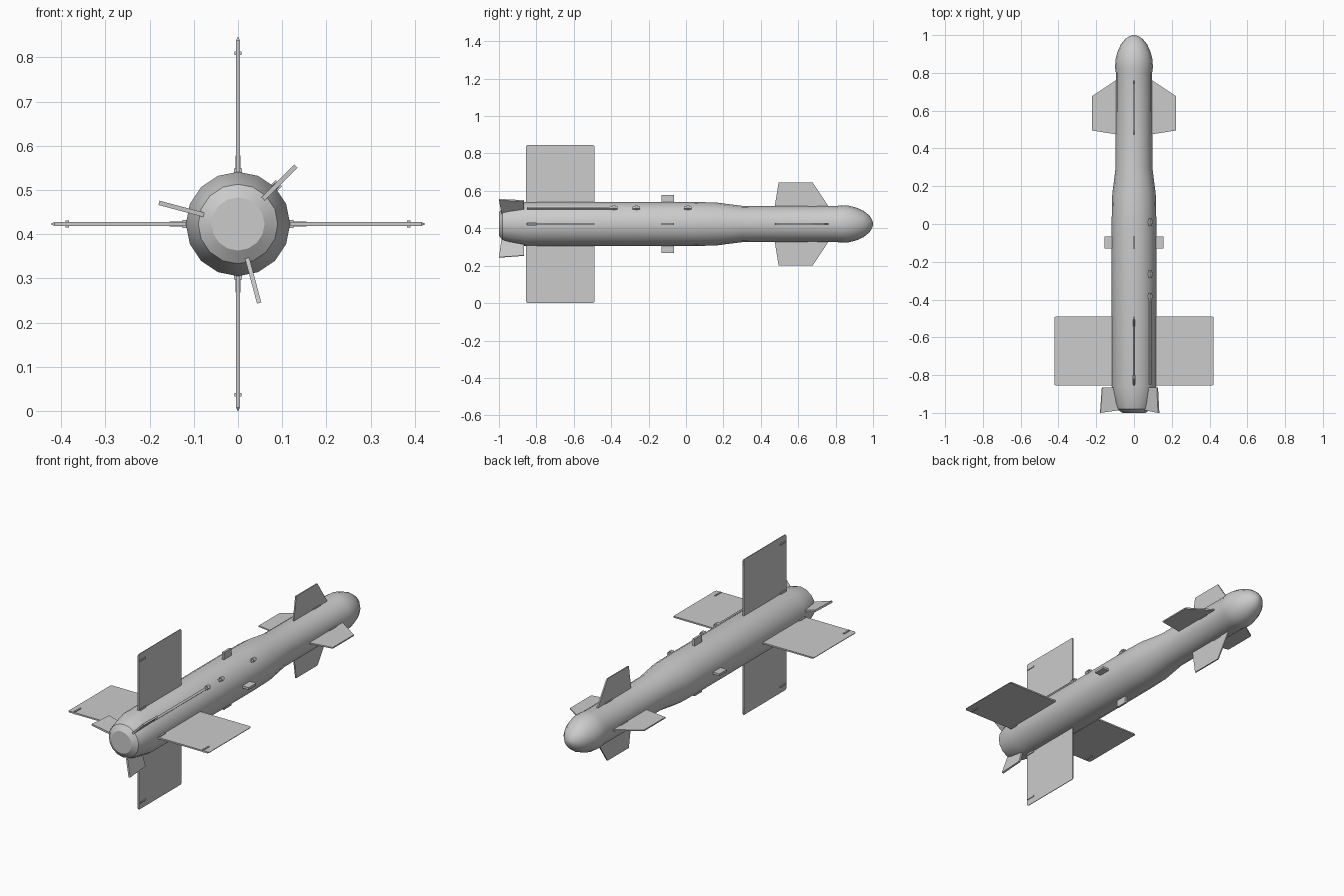
import bpy, bmesh
from math import radians, sin, cos, tau
from mathutils import Matrix, Vector

AXIS_Z = 0.423

old = bpy.data.objects.get("Cube")
if old:
    bpy.data.objects.remove(old, do_unlink=True)

grey = bpy.data.materials.new("light_grey")
grey.use_nodes = True
colour = (0.6, 0.6, 0.6, 1)
grey.diffuse_color = colour
grey.node_tree.nodes["Principled BSDF"].inputs["Base Color"].default_value = colour


def finish(name, bm):
    bmesh.ops.recalc_face_normals(bm, faces=bm.faces)
    mesh = bpy.data.meshes.new(name)
    bm.to_mesh(mesh)
    bm.free()
    mesh.materials.append(grey)
    obj = bpy.data.objects.new(name, mesh)
    bpy.context.collection.objects.link(obj)
    return obj


def lathe(name, profile, sides=16):
    """Turn (y, radius) stations into a closed hull along y."""
    bm = bmesh.new()
    rings = []
    for y, r in profile:
        rings.append([bm.verts.new((r * cos(tau * i / sides), y,
                                    AXIS_Z + r * sin(tau * i / sides)))
                      for i in range(sides)])
    for a, b in zip(rings, rings[1:]):
        for i in range(sides):
            j = (i + 1) % sides
            bm.faces.new((a[i], a[j], b[j], b[i]))
    bm.faces.new(rings[0])
    bm.faces.new(rings[-1])
    return finish(name, bm)


def radial_plate(name, outline, thick, angle, tip_scale=1.0):
    """Plate of (radius, y) points, turned around the hull axis.
    Points at the greatest radius are thinned by tip_scale."""
    bm = bmesh.new()
    far = max(r for r, y in outline)
    layers = []
    for side in (-0.5, 0.5):
        layers.append([bm.verts.new((r, y, side * thick * (tip_scale if r == far else 1)))
                       for r, y in outline])
    low, high = layers
    bm.faces.new(low)
    bm.faces.new(high)
    for i in range(len(low)):
        j = (i + 1) % len(low)
        bm.faces.new((low[i], low[j], high[j], high[i]))
    turn = Matrix.Translation(Vector((0, 0, AXIS_Z))) @ Matrix.Rotation(-radians(angle), 4, 'Y')
    bm.transform(turn)
    return finish(name, bm)


def block(name, r0, r1, y0, y1, thick, angle):
    return radial_plate(name, [(r0, y0), (r1, y0), (r1, y1), (r0, y1)], thick, angle)


# Hull: boat tail, main barrel, shoulder, slimmer forebody and rounded nose
hull = lathe("hull", [
    (-1.0, 0.06), (-0.98, 0.09), (-0.95, 0.1), (-0.86, 0.118), (0.03, 0.118),
    (0.16, 0.115), (0.3, 0.097), (0.8, 0.096), (0.83, 0.1), (0.87, 0.098),
    (0.91, 0.088), (0.95, 0.07), (0.98, 0.046), (0.994, 0.024), (1.0, 0.006)])
bpy.context.view_layer.objects.active = hull
hull.select_set(True)
bpy.ops.object.shade_smooth_by_angle(angle=radians(30))
hull.select_set(False)

# Four-way parts: wings with hinge blocks, canards and lugs
for side, angle in (("left", 0), ("top", 90), ("right", 180), ("bottom", 270)):
    radial_plate(side + "_wing",
                 [(0.1, -0.855), (0.415, -0.855), (0.422, -0.85),
                  (0.422, -0.495), (0.415, -0.49), (0.1, -0.49)], 0.008, angle, 0.4)
    block(side + "_wing_tip_clip", 0.382, 0.39, -0.85, -0.8, 0.016, angle)
    block(side + "_wing_root_clip", 0.11, 0.125, -0.85, -0.8, 0.018, angle)
    radial_plate(side + "_canard",
                 [(0.08, 0.472), (0.097, 0.475), (0.222, 0.495),
                  (0.222, 0.677), (0.097, 0.76), (0.08, 0.77)], 0.007, angle)
    block(side + "_canard_hinge", 0.085, 0.1, 0.64, 0.7, 0.014, angle)
    block(side + "_lug", 0.1, 0.155, -0.13, -0.065, 0.012, angle)

# Three tail fins around the boat tail
for i in range(3):
    radial_plate(f"tail_fin_{i + 1}",
                 [(0.075, -0.985), (0.185, -1.0), (0.175, -0.865), (0.1, -0.865)],
                 0.01, 45 + 120 * i)

# Cable duct and small fittings along the upper left shoulder
block("cable_duct", 0.105, 0.124, -0.85, -0.38, 0.012, 45)
for i, y in enumerate((-0.385, -0.265, 0.01)):
    block(f"duct_fitting_{i + 1}", 0.105, 0.126, y - 0.02, y + 0.02, 0.014, 45)
    block(f"duct_pin_{i + 1}", 0.105, 0.131, y - 0.008, y + 0.008, 0.02, 45)
